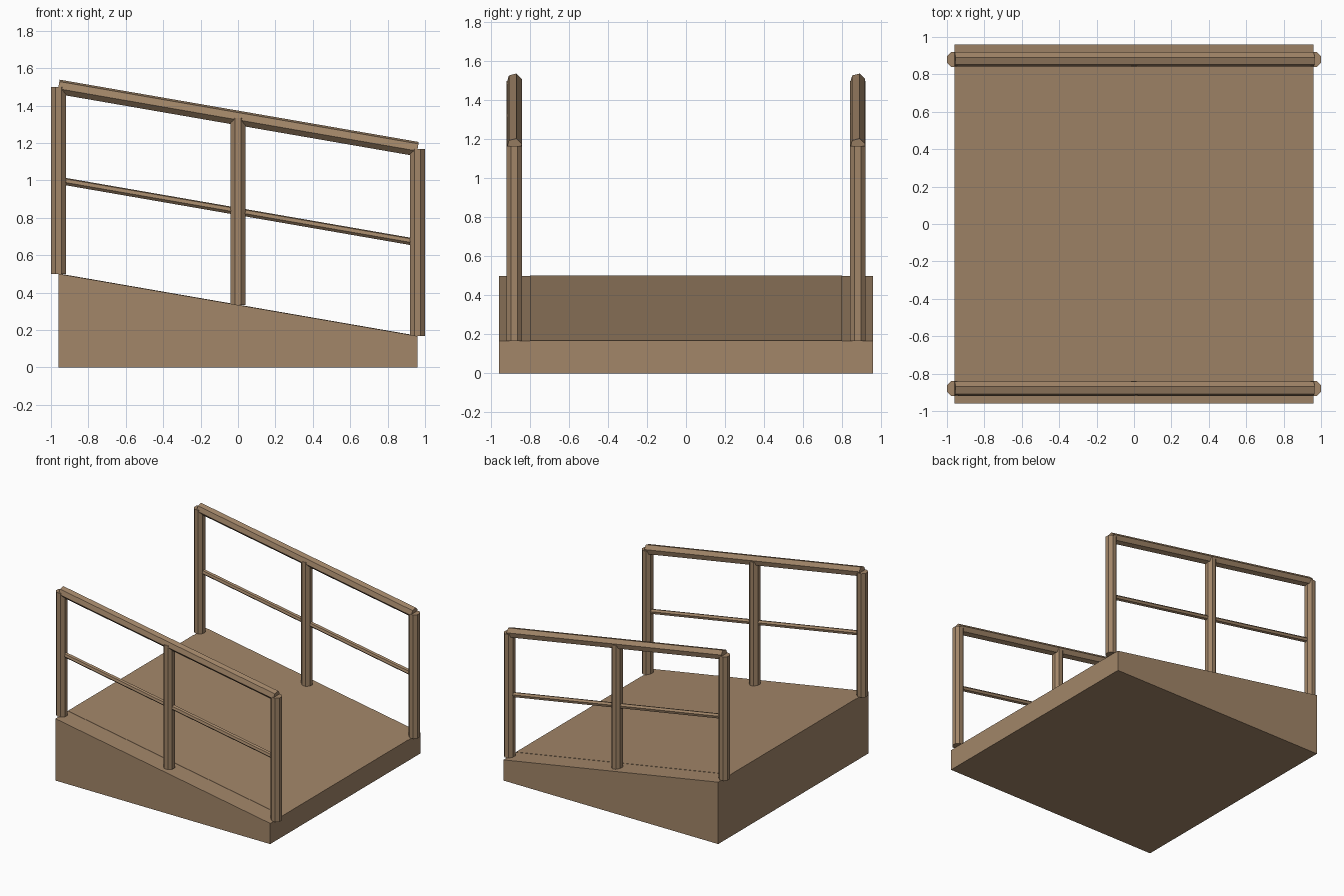
import bpy, bmesh, math
from mathutils import Vector

if "Cube" in bpy.data.objects:
    bpy.data.objects.remove(bpy.data.objects["Cube"])

HALF = 0.96            # half size of the ramp
HIGH, LOW = 0.5, 0.167  # deck height at each end
RAIL_Y = 0.88

wood = bpy.data.materials.new("brown wood")
wood.diffuse_color = (0.36, 0.237, 0.14, 1)
wood.use_nodes = True
wood.node_tree.nodes["Principled BSDF"].inputs["Base Color"].default_value = wood.diffuse_color


def deck_z(x):
    return HIGH + (LOW - HIGH) * (x + HALF) / (2 * HALF)


def finish(name, bm):
    bmesh.ops.recalc_face_normals(bm, faces=bm.faces)
    mesh = bpy.data.meshes.new(name)
    bm.to_mesh(mesh)
    bm.free()
    mesh.materials.append(wood)
    obj = bpy.data.objects.new(name, mesh)
    bpy.context.collection.objects.link(obj)


def slab(name, half_y, profile):
    """Extrude an x-z profile across y."""
    bm = bmesh.new()
    face = bm.faces.new([bm.verts.new((x, -half_y, z)) for x, z in profile])
    new = bmesh.ops.extrude_face_region(bm, geom=[face])["geom"]
    verts = [v for v in new if isinstance(v, bmesh.types.BMVert)]
    bmesh.ops.translate(bm, verts=verts, vec=(0, 2 * half_y, 0))
    finish(name, bm)


def bar(name, start, end, radius, sides, turn):
    """Straight prism between two points in an x-z plane."""
    a, b = Vector(start), Vector(end)
    side = Vector((0, 1, 0))
    up = (b - a).normalized().cross(side)
    bm = bmesh.new()
    rings = []
    for p in (a, b):
        ring = []
        for i in range(sides):
            t = math.radians(turn) + 2 * math.pi * i / sides
            ring.append(bm.verts.new(p + radius * (math.cos(t) * side + math.sin(t) * up)))
        rings.append(ring)
        bm.faces.new(ring)
    for i in range(sides):
        j = (i + 1) % sides
        bm.faces.new((rings[0][i], rings[0][j], rings[1][j], rings[1][i]))
    finish(name, bm)


# Sloped base and thin walkway skin
slab("ramp_base", HALF, [(-HALF, 0), (HALF, 0), (HALF, LOW), (-HALF, HIGH)])
slab("ramp_walkway", 0.8, [(-HALF, HIGH - 0.01), (HALF, LOW - 0.01),
                           (HALF, LOW + 0.002), (-HALF, HIGH + 0.002)])

# Railings on both sides
for label, y in (("front", -RAIL_Y), ("back", RAIL_Y)):
    for pos, x in (("high", -HALF), ("middle", 0), ("low", HALF)):
        z = deck_z(x)
        bar(f"{label}_{pos}_post", (x, y, z), (x, y, z + 1),
            0.04 / math.cos(math.pi / 8), 8, 22.5)
    for part, h, r in (("handrail", 1.0, 0.04), ("mid_rail", 0.5, 0.02)):
        bar(f"{label}_{part}", (-HALF, y, HIGH + h), (HALF, y, LOW + h), r, 6, 15)
